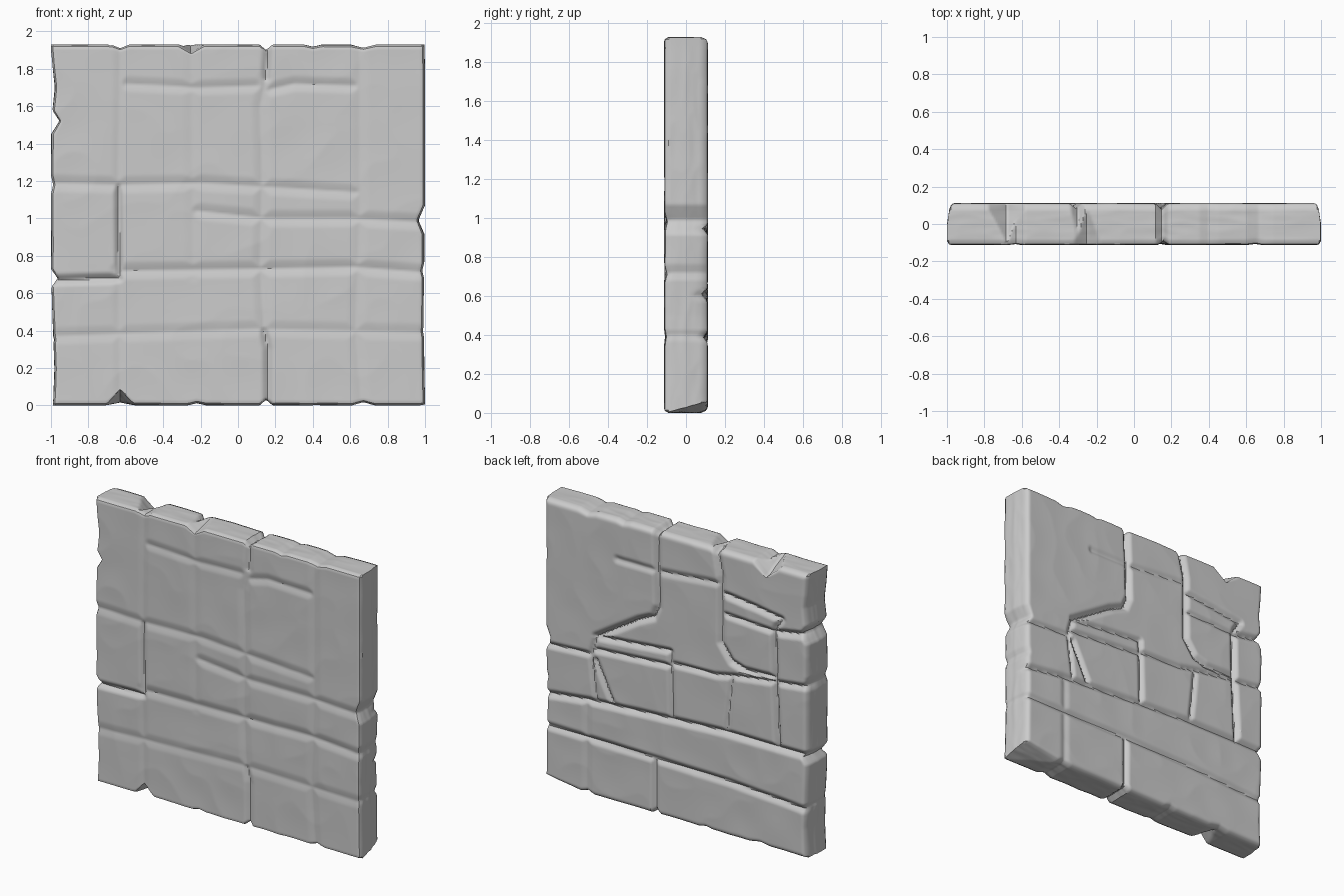
import bpy, bmesh, math
from mathutils import Vector, noise

W, T, H = 1.0, 0.112, 1.93      # half width, half thickness, height
N, M = 190, 14                  # grid steps along the faces / through the thickness

# Mortar seams: (depth, width, polyline x,z,x,z...)
FRONT = [
    (0.022, 0.035, (0.16, 1.95, 0.15, 1.75)),
    (0.010, 0.05, (0.15, 1.75, 0.12, 1.6, 0.13, 1.2, 0.12, 0.75, 0.14, 0.4)),
    (0.022, 0.035, (0.14, 0.4, 0.16, 0.3, 0.16, -0.02)),
    (0.024, 0.03, (-0.64, 1.17, -0.635, 0.7)),
    (0.026, 0.035, (-1.02, 0.67, -0.64, 0.68)),
    (0.013, 0.05, (-0.64, 0.72, 0.1, 0.73, 0.62, 0.74, 1.02, 0.71)),
    (0.011, 0.05, (-1.02, 1.19, -0.64, 1.18, -0.2, 1.19, 0.63, 1.14)),
    (0.012, 0.05, (-0.22, 1.04, 0.15, 1.0, 0.6, 1.0, 1.02, 0.98)),
    (0.008, 0.05, (-1.02, 0.37, 0.1, 0.41, 1.02, 0.39)),
    (0.007, 0.05, (0.65, 1.95, 0.65, 1.0, 0.63, 0.4, 0.66, 0)),
    (0.006, 0.04, (-0.63, 1.95, -0.64, 1.2)),
    (0.005, 0.04, (-0.64, 0.68, -0.63, 0)),
    (0.004, 0.05, (-0.25, 1.9, -0.24, 0.7)),
    (0.010, 0.045, (-0.6, 1.72, -0.2, 1.70, 0.1, 1.71)),
    (0.012, 0.045, (0.17, 1.69, 0.3, 1.72, 0.62, 1.71)),
]
BACK = [
    (0.032, 0.035, (0.15, 1.95, 0.135, 1.42, 0.17, 1.34, 0.28, 1.29, 0.6, 1.09)),
    (0.022, 0.03, (1.02, 0.94, 0.64, 0.96, 0.6, 1.09)),
    (0.026, 0.03, (0.6, 1.09, 0.04, 1.14)),
    (0.024, 0.03, (0.62, 1.0, 0.04, 1.04)),
    (0.024, 0.03, (0.6, 0.93, 0.48, 0.68)),
    (0.018, 0.025, (0.64, 0.96, 0.6, 0.66)),
    (0.022, 0.03, (0.04, 1.14, 0.03, 0.68)),
    (0.028, 0.035, (1.02, 0.6, 0.67, 0.64, 0, 0.68, -0.36, 0.70, -1.02, 0.70)),
    (0.022, 0.035, (1.02, 0.39, 0.15, 0.38, -0.4, 0.37, -1.02, 0.33)),
    (0.026, 0.03, (0.16, 0.37, 0.16, -0.02)),
    (0.010, 0.04, (0.67, 0.64, 0.67, 0)),
    (0.028, 0.035, (-0.3, 1.95, -0.34, 1.75, -0.34, 1.3, -0.42, 1.19, -0.52, 1.16, -0.75, 1.17)),
    (0.026, 0.035, (-0.34, 1.64, -0.6, 1.61, -0.8, 1.58, -0.74, 1.48)),
    (0.022, 0.03, (-0.36, 1.5, -0.74, 1.48)),
    (0.032, 0.035, (-1.02, 1.52, -0.74, 1.48, -0.75, 1.1, -0.77, 0.7)),
    (0.024, 0.03, (0.03, 1.06, -0.3, 1.07, -0.45, 1.1, -0.75, 1.14, -1.02, 1.17)),
    (0.018, 0.03, (-0.42, 1.08, -0.38, 0.7)),
    (0.016, 0.035, (0.44, 1.66, 0.14, 1.66, -0.32, 1.7)),
]

# Rim notches: (position, depth, half width, side) side -1 front, 0 through, 1 back
TOP = [(-0.63, 0.02, 0.05, 0), (-0.68, 0.09, 0.1, 1), (-0.25, 0.045, 0.07, -1),
       (0.15, 0.03, 0.035, 0), (-0.3, 0.03, 0.04, 1), (0.67, 0.018, 0.07, 0),
       (0.4, 0.012, 0.05, 0)]
BOTTOM = [(-0.63, 0.08, 0.07, -1), (-0.63, 0.015, 0.08, 0), (0.15, 0.03, 0.035, 0),
          (0.67, 0.018, 0.06, 0), (-0.22, 0.012, 0.05, 0), (1.0, 0.05, 0.3, 1)]
LEFT = [(1.52, 0.045, 0.07, 0), (0.68, 0.035, 0.05, 0), (0.35, 0.018, 0.05, 0),
        (1.18, 0.012, 0.05, 0), (1.7, 0.02, 0.2, 0), (0.2, 0.018, 0.5, 0)]
RIGHT = [(0.99, 0.035, 0.08, 0), (0.72, 0.015, 0.06, 0), (0.4, 0.012, 0.06, 0),
         (0.5, 0.008, 0.5, 0)]


def segments(seams):
    out = []
    for depth, width, p in seams:
        pts = [Vector(p[i:i + 2]) for i in range(0, len(p), 2)]
        out += [(depth, width, a, b, b - a) for a, b in zip(pts, pts[1:])]
    return out


def seam_depth(segs, x, z):
    best = 0.0
    for depth, w, a, b, ab in segs:
        if not (min(a.x, b.x) - w < x < max(a.x, b.x) + w
                and min(a.y, b.y) - w < z < max(a.y, b.y) + w):
            continue
        t = ((x - a.x) * ab.x + (z - a.y) * ab.y) / ab.length_squared
        t = min(1, max(0, t))
        d = math.hypot(x - a.x - t * ab.x, z - a.y - t * ab.y)
        if d < w:
            best = max(best, depth * (1 - d / w) ** 1.3)
    return best


def notch(items, s, t):
    total = 0.0
    for pos, depth, w, side in items:
        k = max(0, 1 - abs(s - pos) / w)
        if side:
            k = max(0, k - 0.45 * (1 - side * t))
        total = max(total, depth * k)
    return total


def rounding(d, r):
    return r - math.sqrt(max(0, r * r - (r - d) ** 2)) if d < r else 0.0


front_segs, back_segs = segments(FRONT), segments(BACK)


def carve(co):
    u, t, v = co                                  # each -1..1
    x, z = u * W, (v + 1) / 2 * H
    rough = 0.005 * noise.noise(Vector((x * 4, t * 1.5, z * 4)))
    # stone faces with seams and softened rim
    segs, r = (front_segs, 0.022) if t < 0 else (back_segs, 0.035)
    rim = min(W - abs(x), z, H - z)
    inset = seam_depth(segs, x, z) + rounding(rim, r) + abs(rough)
    y = t * (T - inset)
    # broken outline
    side = RIGHT if u > 0 else LEFT
    edge = notch(side, z, t) + abs(rough) + 0.012 * max(0, t)
    cap = notch(TOP if v > 0 else BOTTOM, x, t) + abs(rough)
    x -= math.copysign(edge * abs(u) ** 8, u)
    z -= math.copysign(cap * abs(v) ** 10, v)
    return Vector((x, y, z))


# Wall slab: six gridded sides welded into one closed shell
bm = bmesh.new()


def add_side(fn, nu, nv):
    g = [[bm.verts.new(fn(2 * i / nu - 1, 2 * j / nv - 1)) for j in range(nv + 1)]
         for i in range(nu + 1)]
    for i in range(nu):
        for j in range(nv):
            bm.faces.new((g[i][j], g[i + 1][j], g[i + 1][j + 1], g[i][j + 1]))


for s in (-1, 1):
    add_side(lambda a, b: (a, s, b), N, N)
    add_side(lambda a, b: (s, a, b), M, N)
    add_side(lambda a, b: (a, b, s), N, M)
bmesh.ops.remove_doubles(bm, verts=bm.verts, dist=1e-4)
for v in bm.verts:
    v.co = carve(v.co)
bmesh.ops.recalc_face_normals(bm, faces=bm.faces)

mesh = bpy.data.meshes.new("stone_wall")
bm.to_mesh(mesh)
bm.free()
wall = bpy.data.objects.new("stone_wall", mesh)
bpy.context.collection.objects.link(wall)
bpy.context.view_layer.objects.active = wall
wall.select_set(True)
bpy.ops.object.shade_smooth_by_angle(angle=math.radians(35))
